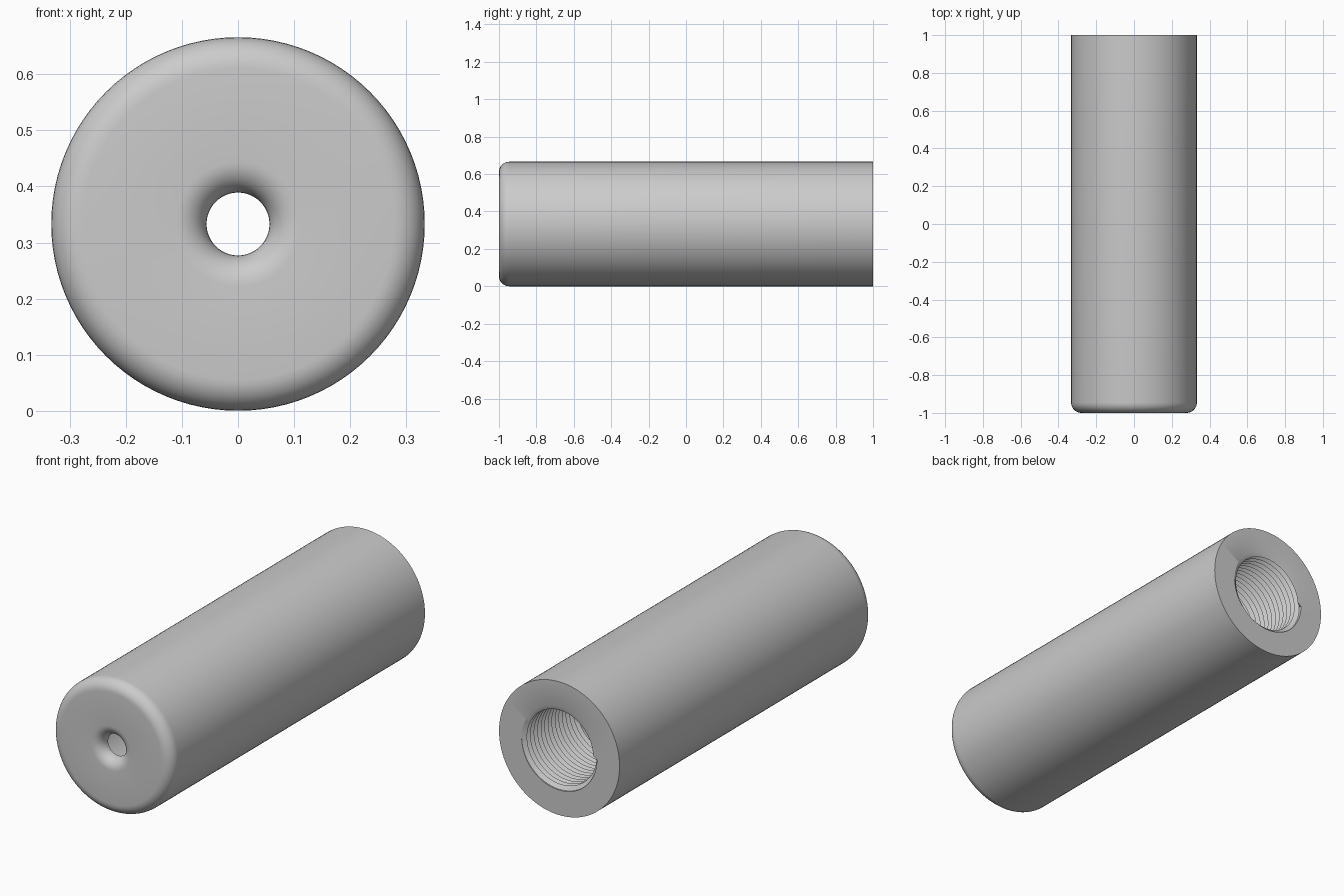
import bpy
import bmesh
from math import sin, cos, pi, radians

old = bpy.data.objects.get("Cube")
if old:
    bpy.data.objects.remove(old, do_unlink=True)

R = 0.333            # outer radius
BORE = 0.208         # bore radius, also the thread root
CREST = 0.188        # thread crest radius
THREAD_Y = 0.58      # inner end of the thread
TURNS = 15
PITCH = (1 - THREAD_Y) / TURNS
SEGMENTS = 96
ROUND = 0.055        # front edge and front hole rounding
HOLE = 0.056

# One colour for the whole part
grey = bpy.data.materials.new("grey")
grey.use_nodes = True
colour = (0.6, 0.6, 0.6, 1)
grey.diffuse_color = colour
grey.node_tree.nodes["Principled BSDF"].inputs["Base Color"].default_value = colour


def quarter(cr, cy, start, steps=8):
    """Quarter arc as (radius, y) points."""
    return [(cr + ROUND * cos(start + i * pi / 2 / steps),
             cy + ROUND * sin(start + i * pi / 2 / steps)) for i in range(steps + 1)]


# Outer wall, rounded front edge, flared hole and inner chamber
wall = [(R, 1)]
wall += quarter(R - ROUND, -1 + ROUND, 0)[::-1][-1:]
wall += quarter(R - ROUND, -1 + ROUND, -pi / 2)[::-1][1:]
wall += quarter(HOLE + ROUND, -1 + ROUND, pi)[::-1]
wall += [(BORE, -1 + ROUND), (BORE, THREAD_Y)]


def thread(turn):
    """Helical thread points at one fraction of a turn."""
    points = []
    for k in range(-2, 2 * TURNS + 2):
        y = THREAD_Y + (k / 2 + turn) * PITCH
        if y <= THREAD_Y or y >= 1:
            points.append((BORE, min(max(y, THREAD_Y), 1)))
        else:
            points.append((CREST if k % 2 else BORE, y))
    return points


# Sweep the closed section around the long axis
bm = bmesh.new()
columns = []
for j in range(SEGMENTS + 1):
    turn = j / SEGMENTS
    a = 2 * pi * turn
    section = wall + thread(turn) + [(BORE, 1)]
    columns.append([bm.verts.new((r * cos(a), y, R + r * sin(a))) for r, y in section])
for c, d in zip(columns, columns[1:]):
    for i in range(len(c)):
        n = (i + 1) % len(c)
        bm.faces.new((c[i], c[n], d[n], d[i]))

# Close the seam and tidy the thread ends
bmesh.ops.remove_doubles(bm, verts=bm.verts[:], dist=0.00005)
bmesh.ops.dissolve_degenerate(bm, edges=bm.edges[:], dist=0.00005)
bmesh.ops.recalc_face_normals(bm, faces=bm.faces[:])

mesh = bpy.data.meshes.new("threaded_sleeve")
bm.to_mesh(mesh)
bm.free()
mesh.materials.append(grey)
sleeve = bpy.data.objects.new("threaded_sleeve", mesh)
bpy.context.collection.objects.link(sleeve)

bpy.context.view_layer.objects.active = sleeve
sleeve.select_set(True)
bpy.ops.object.shade_smooth_by_angle(angle=radians(30))
